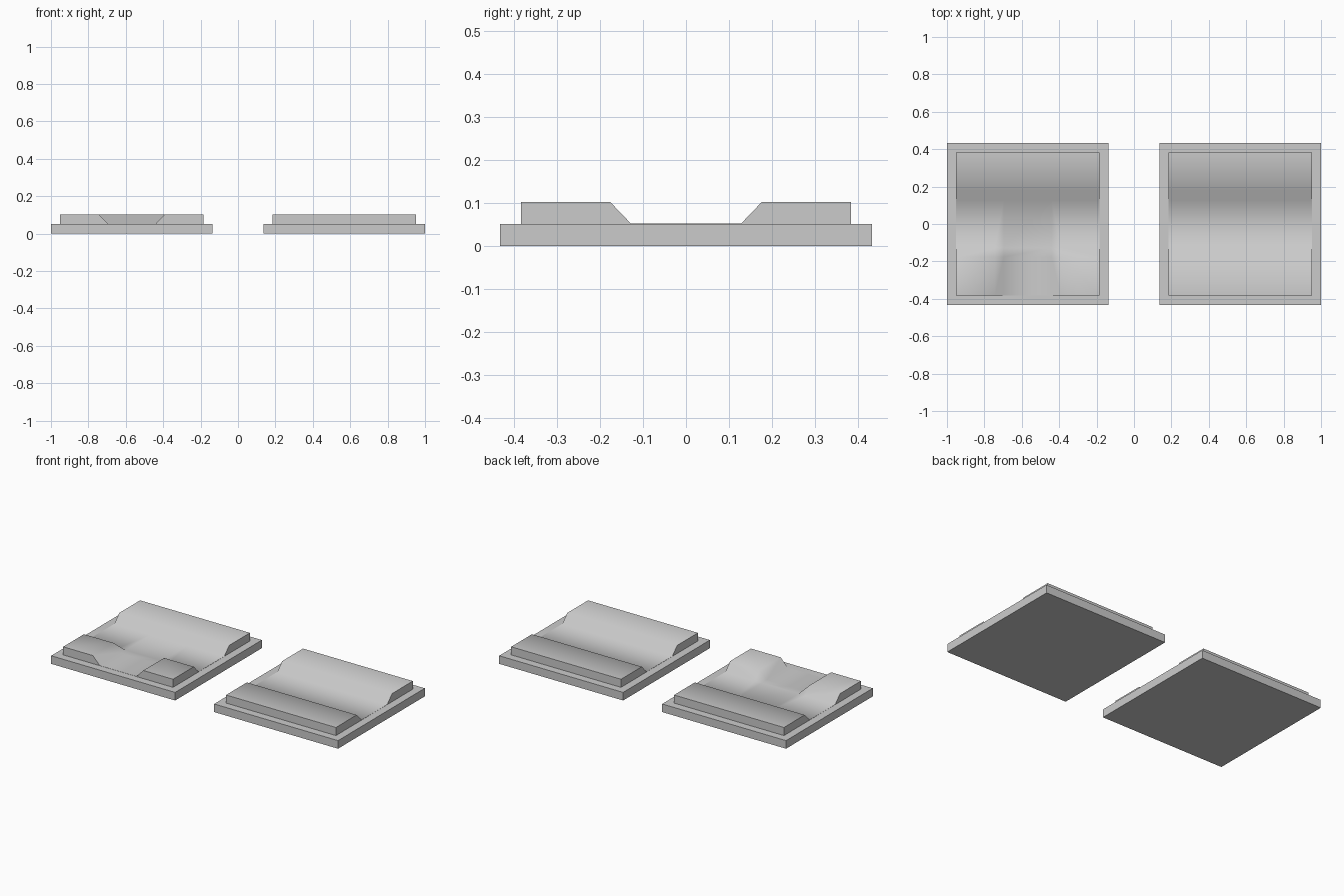
import bpy, bmesh, math

if "Cube" in bpy.data.objects:
    bpy.data.objects.remove(bpy.data.objects["Cube"])

HALF, CENTRE = 0.432, 0.568
PLATE_TOP, FLOOR, HIGH = 0.051, 0.052, 0.102
LINES = [-0.383, -0.176, -0.128, 0.128, 0.176, 0.383]


def make(name, bm, x):
    bmesh.ops.recalc_face_normals(bm, faces=bm.faces)
    me = bpy.data.meshes.new(name)
    bm.to_mesh(me)
    bm.free()
    ob = bpy.data.objects.new(name, me)
    ob.location.x = x
    bpy.context.collection.objects.link(ob)
    return ob


def base_plate(name, x):
    bm = bmesh.new()
    bmesh.ops.create_cube(bm, size=1)
    for v in bm.verts:
        v.co = (v.co.x * 2 * HALF, v.co.y * 2 * HALF, (v.co.z + 0.5) * PLATE_TOP)
    make(name, bm, x)


def raised_blocks(name, x, is_high):
    # stepped surface: blocks, sloped banks and the channel floor
    bm = bmesh.new()
    n = len(LINES)
    g = [[bm.verts.new((a, b, HIGH if is_high(a, b) else FLOOR)) for b in LINES]
         for a in LINES]
    for i in range(n - 1):
        for j in range(n - 1):
            a, b, c, d = g[i][j], g[i+1][j], g[i+1][j+1], g[i][j+1]
            if a.co.x * a.co.y < 0:
                a, b, c, d = b, c, d, a
            # split each corner bank along its hip
            if i in (1, 3) and j in (1, 3):
                bm.faces.new((a, b, c))
                bm.faces.new((a, c, d))
            else:
                bm.faces.new((a, b, c, d))
    # outer walls down to the plate, closed underneath
    rim = [e for e in bm.edges if e.is_boundary]
    ext = bmesh.ops.extrude_edge_only(bm, edges=rim)['geom']
    for v in ext:
        if isinstance(v, bmesh.types.BMVert):
            v.co.z = PLATE_TOP
    bmesh.ops.holes_fill(bm, edges=[e for e in bm.edges if e.is_boundary], sides=0)
    ob = make(name, bm, x)
    bpy.ops.object.select_all(action='DESELECT')
    ob.select_set(True)
    bpy.context.view_layer.objects.active = ob
    bpy.ops.object.shade_smooth_by_angle(angle=math.radians(60))


# straight channel tile (right)
base_plate("straight_base", CENTRE)
raised_blocks("straight_banks", CENTRE, lambda x, y: abs(y) > 0.15)

# T-junction tile (left), side channel opening to the front
base_plate("junction_base", -CENTRE)
raised_blocks("junction_banks", -CENTRE,
              lambda x, y: y > 0.15 or (y < -0.15 and abs(x) > 0.15))
